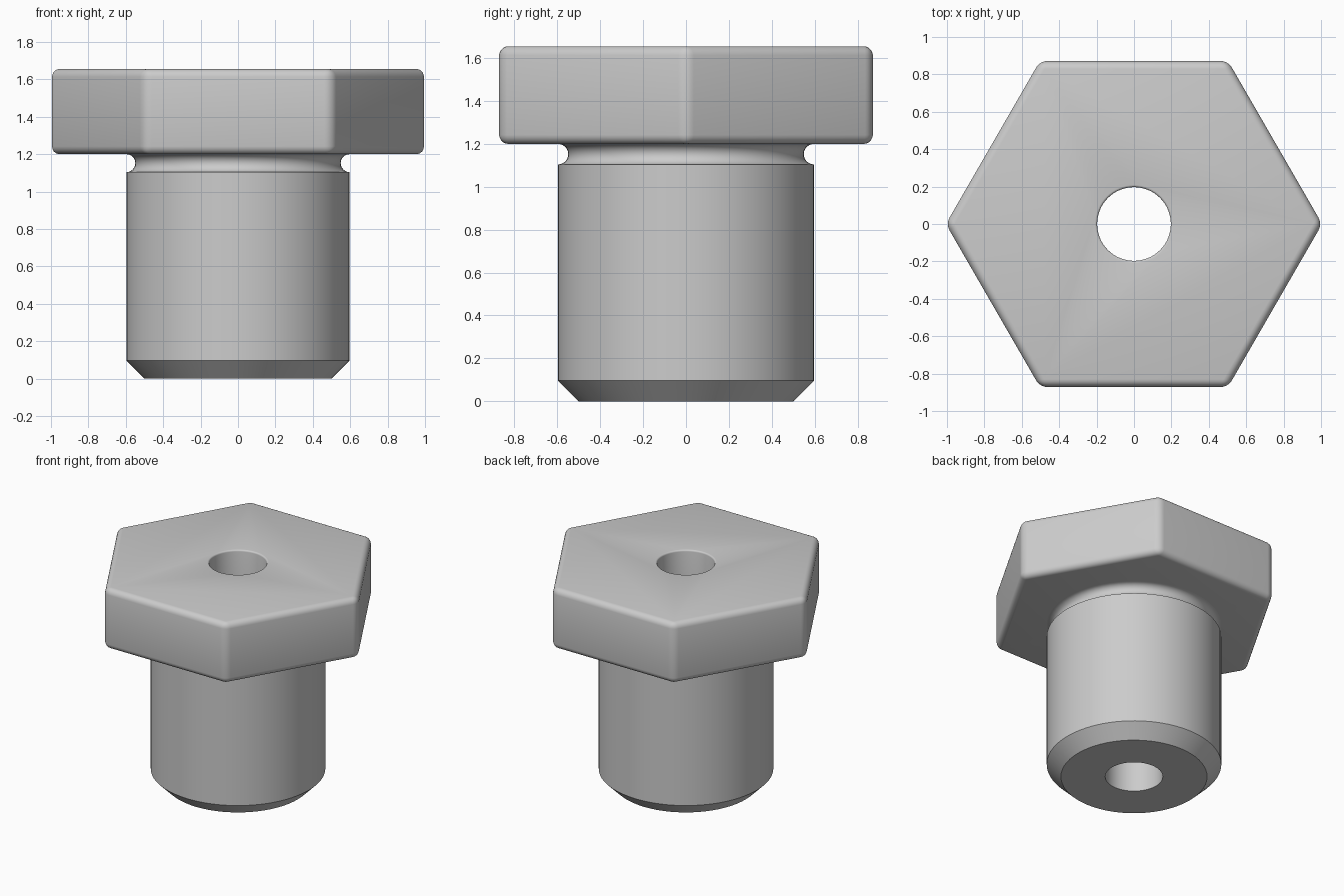
import bpy
import bmesh
from math import pi, sin, cos, radians
from mathutils import Matrix

if "Cube" in bpy.data.objects:
    bpy.data.objects.remove(bpy.data.objects["Cube"])

SEGMENTS = 64
BORE = 0.197
UNDER_HEAD = 1.2
TOP = 1.655

steel = bpy.data.materials.new("grey steel")
steel.use_nodes = True
steel.diffuse_color = (0.6, 0.6, 0.6, 1)
steel.node_tree.nodes["Principled BSDF"].inputs["Base Color"].default_value = (0.6, 0.6, 0.6, 1)


def make_object(name, bm):
    bmesh.ops.recalc_face_normals(bm, faces=bm.faces)
    mesh = bpy.data.meshes.new(name)
    bm.to_mesh(mesh)
    bm.free()
    mesh.materials.append(steel)
    obj = bpy.data.objects.new(name, mesh)
    bpy.context.collection.objects.link(obj)
    return obj


def lathe(name, profile):
    """Revolve (radius, height) points around the z axis."""
    bm = bmesh.new()
    verts = [bm.verts.new((r, 0, z)) for r, z in profile]
    edges = [bm.edges.new(pair) for pair in zip(verts, verts[1:])]
    bmesh.ops.spin(bm, geom=verts + edges, cent=(0, 0, 0), axis=(0, 0, 1),
                   angle=2 * pi, steps=SEGMENTS, use_merge=True)
    bmesh.ops.remove_doubles(bm, verts=bm.verts, dist=1e-5)
    return make_object(name, bm)


def select_only(obj):
    bpy.ops.object.select_all(action="DESELECT")
    obj.select_set(True)
    bpy.context.view_layer.objects.active = obj


def arc(r, z, radius, start, end, steps):
    angles = [radians(start + (end - start) * i / steps) for i in range(steps + 1)]
    return [(r + radius * cos(a), z + radius * sin(a)) for a in angles]


# Shank: bore wall, chamfered tip, plain cylinder and round relief groove
shank = lathe("shank", [(BORE, UNDER_HEAD), (BORE, 0), (0.5, 0), (0.597, 0.097)]
              + arc(0.597, 1.152, 0.048, 270, 90, 12))

# Hexagonal head with rounded edges
bm = bmesh.new()
bmesh.ops.create_cone(bm, cap_ends=True, segments=6, radius1=1.006, radius2=1.006,
                      depth=TOP - UNDER_HEAD,
                      matrix=Matrix.Translation((0, 0, (TOP + UNDER_HEAD) / 2))
                      @ Matrix.Rotation(pi / 6, 4, "Z"))
# Put two corners on the x axis
if max(v.co.x for v in bm.verts) < 0.95:
    bmesh.ops.rotate(bm, verts=bm.verts, matrix=Matrix.Rotation(pi / 6, 3, "Z"))
bmesh.ops.bevel(bm, geom=bm.edges[:], offset=0.042, offset_type="OFFSET",
                segments=5, profile=0.5, affect="EDGES")
head = make_object("hex_head", bm)

# Bore through the head, with a slightly eased rim
cutter = lathe("bore_cutter", [(0, 1), (BORE, 1)]
               + arc(BORE + 0.012, TOP - 0.012, 0.012, 180, 90, 4)
               + [(BORE + 0.012, TOP + 0.1), (0, TOP + 0.1)])
cutter.hide_render = True
cut = head.modifiers.new("bore", "BOOLEAN")
cut.operation = "DIFFERENCE"
cut.solver = "EXACT"
cut.object = cutter
select_only(head)
bpy.ops.object.modifier_apply(modifier=cut.name)
bpy.data.objects.remove(cutter)

for part in (shank, head):
    select_only(part)
    bpy.ops.object.shade_smooth_by_angle(angle=radians(35))
